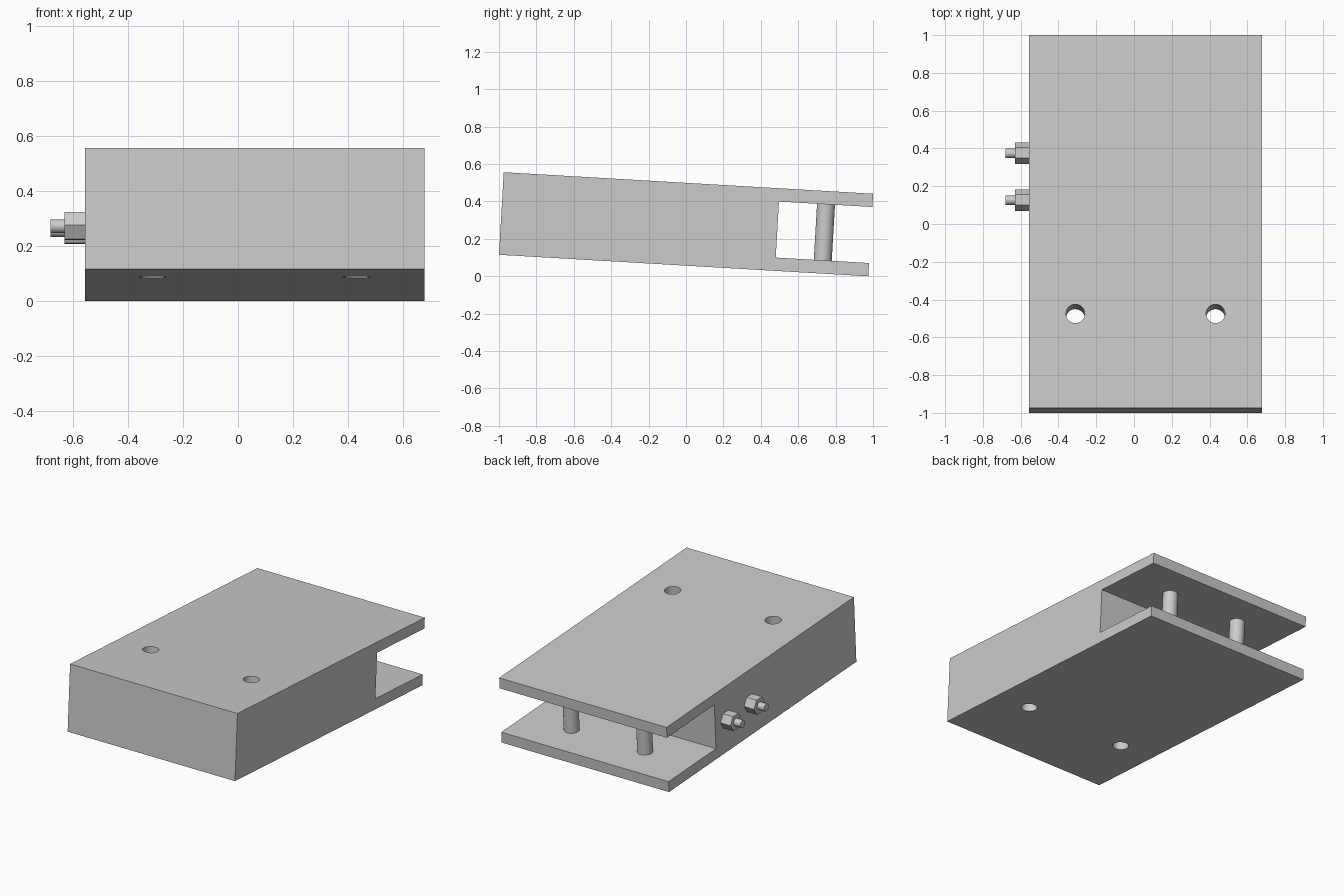
import bpy
import bmesh
import math
from mathutils import Matrix

cube = bpy.data.objects.get("Cube")
if cube:
    bpy.data.objects.remove(cube, do_unlink=True)

LENGTH, HEIGHT, PLATE = 1.978, 0.442, 0.071
X0, X1 = -0.557, 0.678
MID = (X0 + X1) / 2
SLOT = 1.478

# Everything is built level from the lower front edge, then tilted as a whole
TILT = Matrix.Translation((0, -1, 0.115)) @ Matrix.Rotation(-math.atan2(0.115, 1.975), 4, "X")

grey = bpy.data.materials.new("light_grey")
grey.use_nodes = True
colour = (0.6, 0.6, 0.6, 1)
grey.diffuse_color = colour
grey.node_tree.nodes["Principled BSDF"].inputs["Base Color"].default_value = colour


def finish(name, bm):
    bmesh.ops.recalc_face_normals(bm, faces=bm.faces)
    mesh = bpy.data.meshes.new(name)
    bm.to_mesh(mesh)
    bm.free()
    mesh.materials.append(grey)
    obj = bpy.data.objects.new(name, mesh)
    bpy.context.collection.objects.link(obj)
    obj.matrix_world = TILT
    return obj


def cylinder(name, centre, radius, depth, sides=32, axis="Z"):
    bm = bmesh.new()
    matrix = Matrix.Translation(centre)
    if axis == "X":
        matrix = matrix @ Matrix.Rotation(math.pi / 2, 4, "Y")
    bmesh.ops.create_cone(bm, cap_ends=True, segments=sides, radius1=radius,
                          radius2=radius, depth=depth, matrix=matrix)
    return finish(name, bm)


def smooth(obj):
    bpy.ops.object.select_all(action="DESELECT")
    obj.select_set(True)
    bpy.context.view_layer.objects.active = obj
    bpy.ops.object.shade_smooth_by_angle(angle=math.radians(30))


# Body: side profile with an open slot at the back, extruded across the width
profile = [(0, 0), (LENGTH, 0), (LENGTH, PLATE), (SLOT, PLATE),
           (SLOT, HEIGHT - PLATE), (LENGTH, HEIGHT - PLATE),
           (LENGTH, HEIGHT), (0, HEIGHT)]
bm = bmesh.new()
side = bm.faces.new([bm.verts.new((X0, y, z)) for y, z in profile])
swept = bmesh.ops.extrude_face_region(bm, geom=[side])["geom"]
bmesh.ops.translate(bm, vec=(X1 - X0, 0, 0),
                    verts=[g for g in swept if isinstance(g, bmesh.types.BMVert)])
body = finish("body", bm)

for sign, label in ((-1, "right"), (1, "left")):
    # Mounting hole through the block
    cutter = cylinder(label + "_hole_cutter", (MID + sign * 0.371, 0.5, HEIGHT / 2), 0.05, 1)
    cutter.hide_render = True
    cutter.hide_set(True)
    cut = body.modifiers.new(label + "_hole", "BOOLEAN")
    cut.operation = "DIFFERENCE"
    cut.solver = "EXACT"
    cut.object = cutter

    # Pin joining the two plates
    smooth(cylinder(label + "_pin", (MID + sign * 0.271, 1.73, HEIGHT / 2),
                    0.048, HEIGHT - 2 * PLATE))

# Apply the holes and drop the cutters
bpy.context.view_layer.update()
cut_mesh = bpy.data.meshes.new_from_object(
    body.evaluated_get(bpy.context.evaluated_depsgraph_get()))
body.modifiers.clear()
body.data = cut_mesh
for obj in [o for o in bpy.data.objects if o.name.endswith("_cutter")]:
    bpy.data.objects.remove(obj, do_unlink=True)
smooth(body)

# Two hexagonal fittings with round nipples on the right side
for y, label in ((1.115, "front"), (1.364, "rear")):
    cylinder(label + "_hex_fitting", (X0 - 0.036, y, 0.222), 0.057, 0.076, 6, "X")
    smooth(cylinder(label + "_nipple", (X0 - 0.0985, y, 0.222), 0.025, 0.051, 24, "X"))
